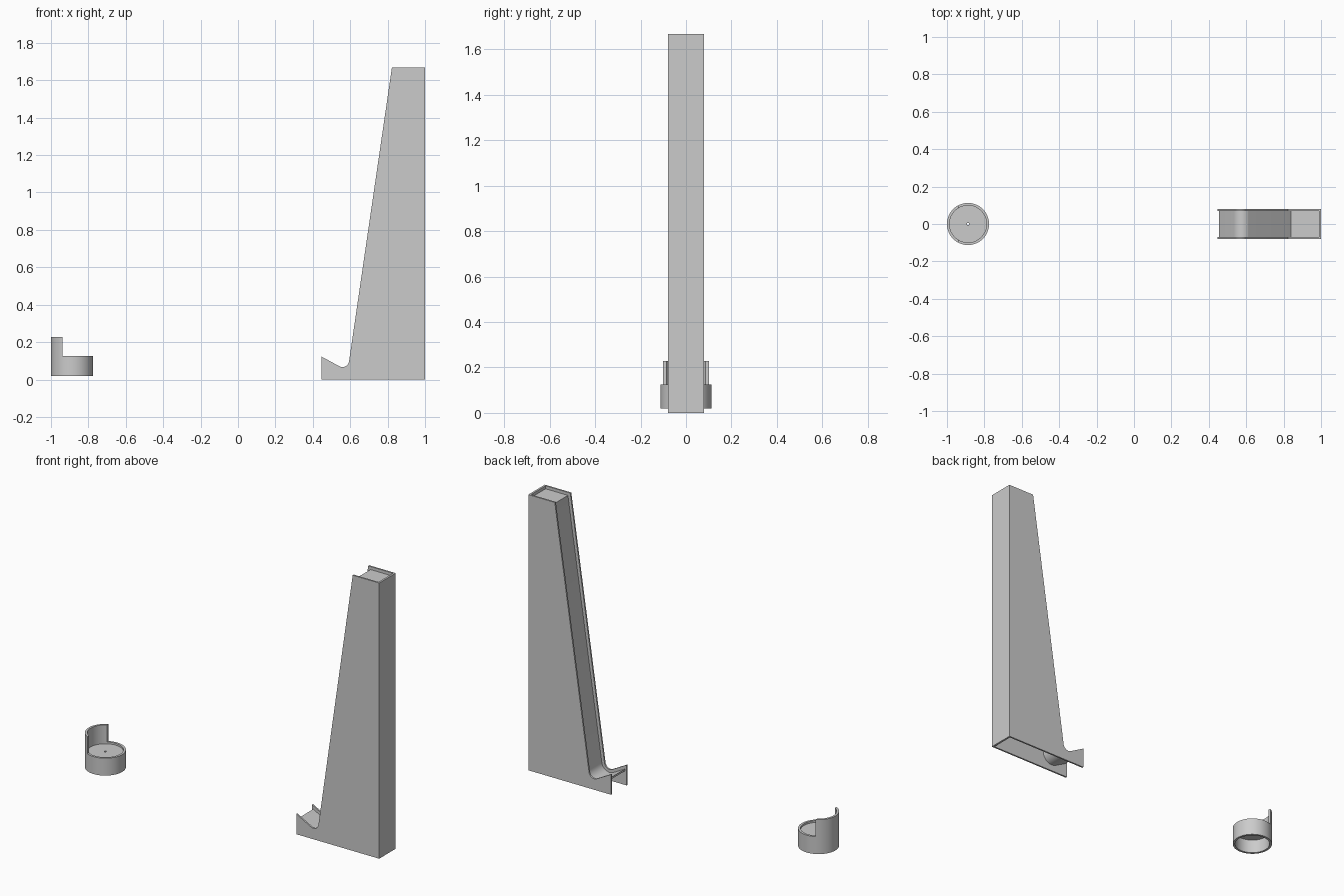
import bpy, bmesh
from math import radians, cos, sin, acos, pi
from mathutils import Vector

if "Cube" in bpy.data.objects:
    bpy.data.objects.remove(bpy.data.objects["Cube"])


def finish(bm, name):
    bmesh.ops.recalc_face_normals(bm, faces=bm.faces)
    me = bpy.data.meshes.new(name)
    bm.to_mesh(me)
    bm.free()
    ob = bpy.data.objects.new(name, me)
    bpy.context.collection.objects.link(ob)
    bpy.ops.object.select_all(action='DESELECT')
    ob.select_set(True)
    bpy.context.view_layer.objects.active = ob
    bpy.ops.object.shade_smooth_by_angle(angle=radians(30))
    return ob


def prism(name, points, direction):
    """Extrude a closed 3D outline along a direction."""
    bm = bmesh.new()
    face = bm.faces.new([bm.verts.new(p) for p in points])
    geom = bmesh.ops.extrude_face_region(bm, geom=[face], use_keep_orig=True)['geom']
    moved = [g for g in geom if isinstance(g, bmesh.types.BMVert)]
    bmesh.ops.translate(bm, verts=moved, vec=direction)
    return finish(bm, name)


def lathe(name, profile, cx, steps=64):
    """Revolve a closed (radius, z) profile around a vertical axis."""
    bm = bmesh.new()
    rings = [[bm.verts.new((cx + r * cos(2 * pi * i / steps), r * sin(2 * pi * i / steps), z))
              for r, z in profile] for i in range(steps)]
    n = len(profile)
    for i in range(steps):
        a, b = rings[i], rings[(i + 1) % steps]
        for j in range(n):
            k = (j + 1) % n
            bm.faces.new((a[j], b[j], b[k], a[k]))
    return finish(bm, name)


# Tower dimensions
TOP, HALF, INNER, BACK, WALL = 1.667, 0.079, 0.069, 1.0, 0.012
CENTER, RADIUS = Vector((0.559, 0.1015)), 0.035
A0, A1 = radians(241.6), radians(351.7)


def ramp_path(d, x_start, x_end):
    """Lip, rounded valley, steep ramp and top, offset inwards by d (x, z)."""
    arc = [CENTER + (RADIUS + d) * Vector((cos(a), sin(a)))
           for a in (A0 + (A1 - A0) * i / 14 for i in range(15))]
    up = Vector((cos(A1 + pi / 2), sin(A1 + pi / 2)))
    back = Vector((cos(A0 - pi / 2), sin(A0 - pi / 2)))
    start = arc[0] + back * ((x_start - arc[0].x) / back.x)
    crest = arc[-1] + up * ((TOP - d - arc[-1].y) / up.y)
    return [start] + arc + [crest, Vector((x_end, TOP - d))]


# Two side plates
plate = ramp_path(0, 0.446, BACK) + [Vector((BACK, 0)), Vector((0.446, 0))]
for name, y in (("side_plate_front", -HALF), ("side_plate_rear", INNER)):
    prism(name, [(p.x, y, p.y) for p in plate], (0, HALF - INNER, 0))

# Recessed ramp sheet with top cap, open underneath
x_in = BACK - WALL
sheet = ramp_path(0.018, 0.455, x_in) + ramp_path(0.028, 0.455, x_in)[::-1]
prism("ramp_sheet", [(p.x, -INNER, p.y) for p in sheet], (0, 2 * INNER, 0))

# Tower back wall
prism("back_wall", [(x_in, -INNER, 0), (BACK, -INNER, 0), (BACK, INNER, 0), (x_in, INNER, 0)],
      (0, 0, TOP))

# Cup with a shallow recessed floor, a pin hole and an open underside
CX, RO, RI, RIM = -0.8875, 0.1125, 0.099, 0.125
lathe("cup", [(0.006, 0.114), (RI, 0.114), (RI, RIM), (RO, RIM), (RO, 0.02),
              (RI, 0.02), (RI, 0.103), (0.006, 0.103)], CX)

# Raised curved guard on the cup rim
CUT = 0.05


def guard_arc(r):
    a = acos(CUT / r)
    return [(CX - r * cos(t), r * sin(t), RIM) for t in (-a + 2 * a * i / 24 for i in range(25))]


prism("cup_guard", guard_arc(RO) + guard_arc(RI)[::-1], (0, 0, 0.228 - RIM))
